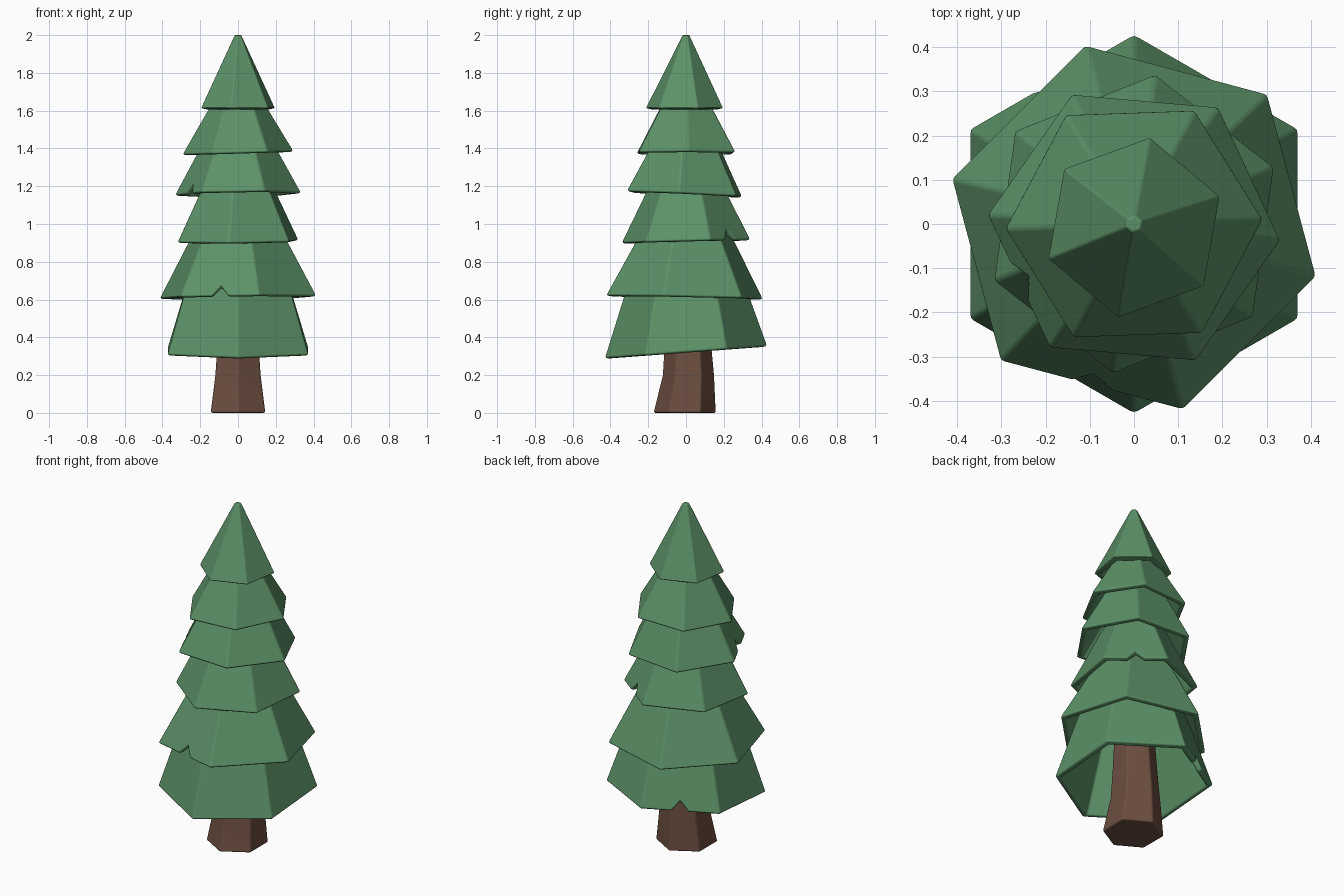
import bpy, bmesh
from math import cos, sin, radians
from mathutils import Vector

if "Cube" in bpy.data.objects:
    bpy.data.objects.remove(bpy.data.objects["Cube"])


def material(name, rgb):
    m = bpy.data.materials.new(name)
    m.diffuse_color = (*rgb, 1)
    m.use_nodes = True
    m.node_tree.nodes["Principled BSDF"].inputs["Base Color"].default_value = m.diffuse_color
    return m


green = material("needles", (0.107, 0.285, 0.135))
brown = material("bark", (0.15, 0.076, 0.05))


def finish(name, bm, mat, width):
    bmesh.ops.recalc_face_normals(bm, faces=bm.faces)
    me = bpy.data.meshes.new(name)
    bm.to_mesh(me)
    bm.free()
    me.materials.append(mat)
    for p in me.polygons:
        p.use_smooth = True
    ob = bpy.data.objects.new(name, me)
    bpy.context.collection.objects.link(ob)
    bev = ob.modifiers.new("soft_edges", 'BEVEL')
    bev.width = width
    bev.segments = 2
    bev.limit_method = 'ANGLE'
    bev.angle_limit = radians(25)
    bev.harden_normals = True
    return ob


def hexagon(r, z, start, cy=0.0):
    return [Vector((r * cos(radians(start + 60 * i)),
                    cy + r * sin(radians(start + 60 * i)), z)) for i in range(6)]


def tier(name, r0, z0, r1, z1, start, tilt=(0, 0), notch=None, cy=0.0):
    """Hollow six-sided skirt with a tilted rim and an optional V notch in one side."""
    bm = bmesh.new()

    def shell(r0, z0, r1, z1):
        low, top = hexagon(r0, z0, start, cy), hexagon(r1, z1, start)
        for p in low:
            p.z += tilt[0] * p.x + tilt[1] * p.y
        tops = [bm.verts.new(p) for p in top]
        sides = []
        for i in range(6):
            a, b = low[i], low[(i + 1) % 6]
            pts = [a]
            if i == notch:
                mid = (a + b) / 2
                up = ((top[i] + top[(i + 1) % 6]) / 2 - mid).normalized()
                half = (b - a).normalized() * 0.045
                pts += [mid - half, mid + up * 0.055, mid + half]
            sides.append([bm.verts.new(p) for p in pts])
        for i in range(6):
            j = (i + 1) % 6
            bm.faces.new(sides[i] + [sides[j][0], tops[j], tops[i]])
        bm.faces.new(tops)
        return [v for s in sides for v in s]

    outer = shell(r0, z0, r1, z1)
    inner = shell(r0 - 0.034, z0 - 0.008, max(r1 - 0.034, 0.008), z1 - 0.05)
    n = len(outer)
    for i in range(n):
        j = (i + 1) % n
        bm.faces.new((outer[i], outer[j], inner[j], inner[i]))
    return finish(name, bm, green, 0.01)


# Branch tiers, bottom to top
tier("branch_tier_1", 0.431, 0.324, 0.285, 0.76, 30, (0, 0.075), notch=1)
tier("branch_tier_2", 0.430, 0.614, 0.205, 1.03, 45, (0.012, -0.02), notch=3, cy=-0.008)
tier("branch_tier_3", 0.345, 0.910, 0.165, 1.27, 22, (0.01, 0.025), notch=0)
tier("branch_tier_4", 0.336, 1.160, 0.150, 1.50, 55, (0.015, -0.045), notch=2, cy=-0.008)
tier("branch_tier_5", 0.295, 1.378, 0.105, 1.70, 2, (0.03, 0))
tier("branch_tier_6", 0.208, 1.614, 0.019, 2.00, 20, cy=-0.008)

# Trunk: six-sided with a slight bend
bm = bmesh.new()
rings = [[bm.verts.new(p) for p in hexagon(r, z, 30, cy)]
         for r, z, cy in ((0.167, 0.0, -0.007), (0.138, 0.2, 0.013),
                          (0.126, 0.36, 0.01), (0.10, 0.80, 0.0))]
for lo, hi in zip(rings, rings[1:]):
    for i in range(6):
        j = (i + 1) % 6
        bm.faces.new((lo[i], lo[j], hi[j], hi[i]))
bm.faces.new(rings[0])
bm.faces.new(rings[-1])
finish("trunk", bm, brown, 0.01)
